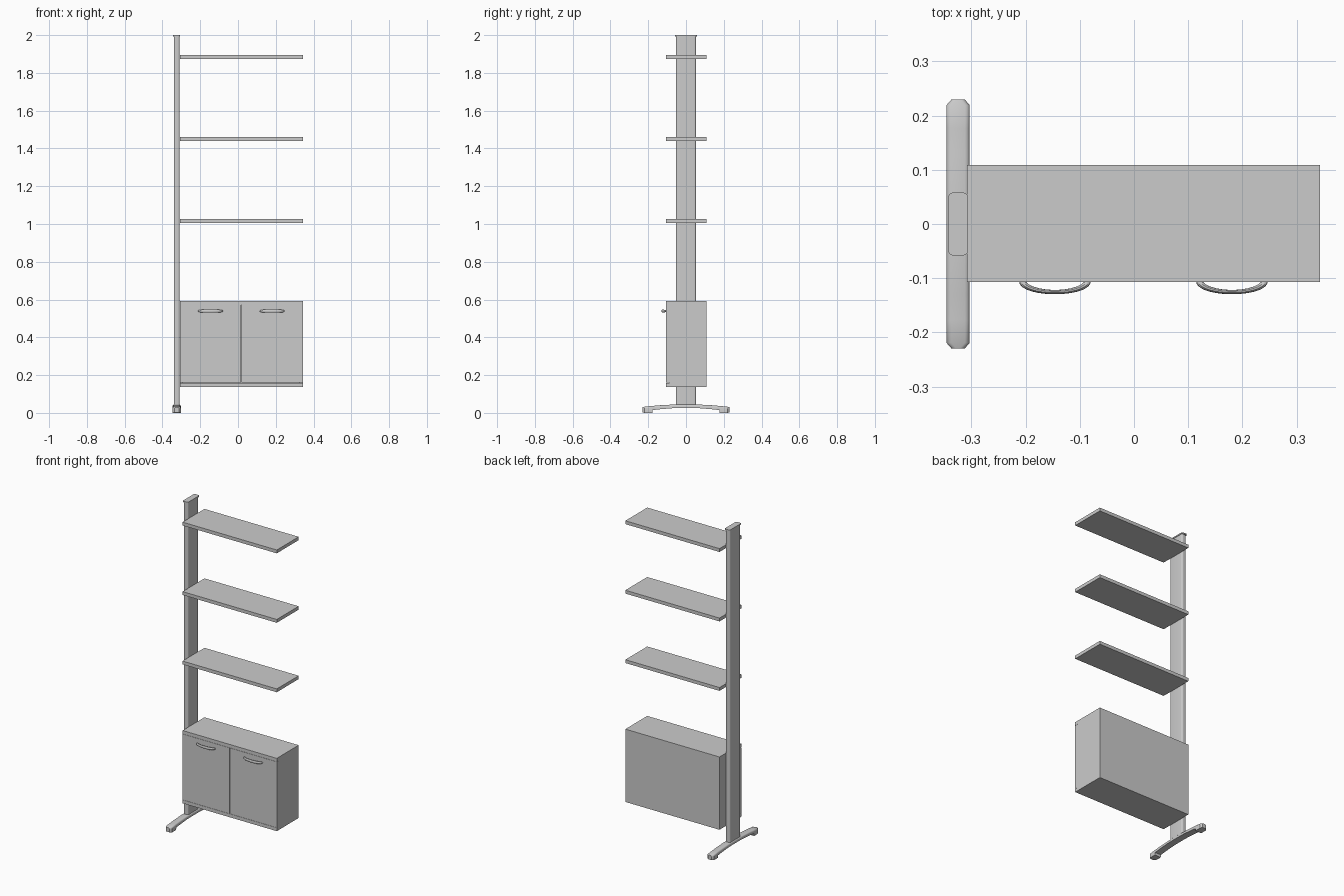
import bpy, bmesh, math

if "Cube" in bpy.data.objects:
    bpy.data.objects.remove(bpy.data.objects["Cube"])


def finish(name, bm, smooth=False):
    bmesh.ops.recalc_face_normals(bm, faces=bm.faces[:])
    mesh = bpy.data.meshes.new(name)
    bm.to_mesh(mesh)
    bm.free()
    ob = bpy.data.objects.new(name, mesh)
    bpy.context.collection.objects.link(ob)
    if smooth:
        bpy.ops.object.select_all(action='DESELECT')
        bpy.context.view_layer.objects.active = ob
        ob.select_set(True)
        bpy.ops.object.shade_smooth_by_angle(angle=math.radians(35))
    return ob


def box(name, x0, x1, y0, y1, z0, z1):
    bm = bmesh.new()
    bmesh.ops.create_cube(bm, size=1)
    for v in bm.verts:
        v.co = (x0 + (v.co.x + .5) * (x1 - x0),
                y0 + (v.co.y + .5) * (y1 - y0),
                z0 + (v.co.z + .5) * (z1 - z0))
    return finish(name, bm)


def loft(name, rings):
    """Skin a list of equal-length closed rings and cap both ends."""
    bm = bmesh.new()
    rows = [[bm.verts.new(p) for p in ring] for ring in rings]
    n = len(rows[0])
    for a, b in zip(rows, rows[1:]):
        for i in range(n):
            j = (i + 1) % n
            bm.faces.new((a[i], a[j], b[j], b[i]))
    bm.faces.new(rows[0])
    bm.faces.new(rows[-1])
    return finish(name, bm, True)


def rounded_rect(cx, hx, hy, r, z, seg=5):
    pts = []
    for k, (sx, sy) in enumerate([(1, 1), (-1, 1), (-1, -1), (1, -1)]):
        for i in range(seg + 1):
            a = math.pi / 2 * (k + i / seg)
            pts.append((cx + sx * (hx - r) + r * math.cos(a),
                        sy * (hy - r) + r * math.sin(a), z))
    return pts


PX = -0.3245          # post centre
X0, X1 = -0.308, 0.343
Y0, Y1 = -0.107, 0.109
T = 0.021             # board thickness

# Upright post and its cap
loft("post", [rounded_rect(PX, .0155, .053, .009, z) for z in (.03, 1.993)])
loft("post_cap", [rounded_rect(PX, .0185, .058, .010, z) for z in (1.992, 2.0)])

# Arched foot: stations of (y, half width, bottom, top), mirrored in y
half = [(.230, .012, .002, .030), (.219, .0215, 0, .033), (.178, .0215, 0, .037),
        (.176, .0215, .015, .037), (.13, .0215, .020, .041),
        (.07, .0215, .025, .044), (.0, .0215, .026, .045)]
stations = half + [(-y, w, b, t) for y, w, b, t in reversed(half[:-1])]


def foot_ring(y, w, b, t, r=.009):
    side = [(w, b)] + [(w - r + r * math.cos(a), t - r + r * math.sin(a))
                       for a in (0, math.pi / 6, math.pi / 3, math.pi / 2)]
    pts = side + [(-x, z) for x, z in reversed(side)]
    return [(PX + x, y, z) for x, z in pts]


loft("foot", [foot_ring(*s) for s in stations])

# Three open shelves
for i, top in enumerate((1.027, 1.461, 1.895)):
    box(f"shelf_{i + 1}", X0, X1, Y0, Y1, top - T, top)

# Cabinet carcass
ZB, ZT = 0.138, 0.593
DY = -0.088           # back of the doors
box("cabinet_top", X0, X1, Y0, Y1, ZT - T, ZT)
box("cabinet_bottom", X0, X1, Y0, Y1, ZB, ZB + T)
box("cabinet_side_left", X0, X0 + .018, DY, Y1, ZB + T, ZT - T)
box("cabinet_side_right", X1 - .018, X1, DY, Y1, ZB + T, ZT - T)
box("cabinet_back", X0 + .018, X1 - .018, Y1 - .01, Y1, ZB + T, ZT - T)

# Doors with crescent pull handles
MID = (X0 + X1) / 2
for side, a, b in (("left", X0, MID - .001), ("right", MID + .001, X1)):
    box("door_" + side, a, b, Y0, DY - .0005, ZB + T + .001, ZT - T - .001)
    cx = (a + b) / 2
    rings = []
    for i in range(25):
        t = math.pi * i / 24
        s = math.sin(t)
        # centre line on a half ellipse, thickest at the front
        px, py = cx - .060 * math.cos(t), Y0 + .002 - .0205 * s
        nx, ny = -.0205 * math.cos(t), -.060 * s
        ln = math.hypot(nx, ny)
        nx, ny = nx / ln, ny / ln
        rn, rz = .0065 - .0025 * s, .005 + .004 * s
        rings.append([(px + nx * rn * math.cos(q), py + ny * rn * math.cos(q),
                       .539 + rz * math.sin(q))
                      for q in (2 * math.pi * k / 10 for k in range(10))])
    loft("handle_" + side, rings)
